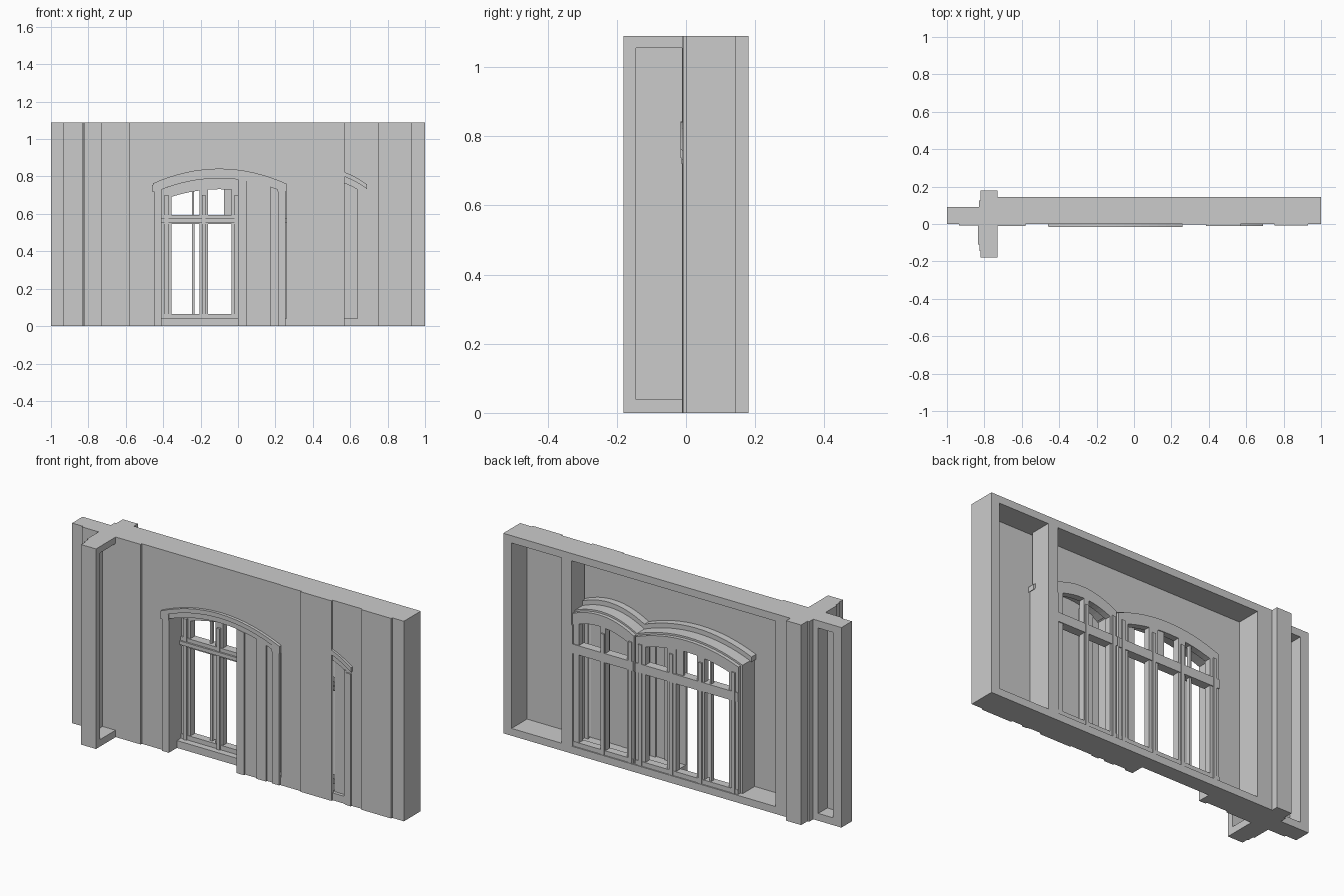
import bpy, bmesh

if "Cube" in bpy.data.objects:
    bpy.data.objects.remove(bpy.data.objects["Cube"])

H = 1.09          # wall height
BACK = 0.145      # rear plane of the wall


def mesh_object(name, bm):
    bmesh.ops.recalc_face_normals(bm, faces=bm.faces)
    me = bpy.data.meshes.new(name)
    bm.to_mesh(me)
    bm.free()
    ob = bpy.data.objects.new(name, me)
    bpy.context.collection.objects.link(ob)
    return ob


def box(name, x, y, z):
    bm = bmesh.new()
    bmesh.ops.create_cube(bm, size=1)
    for v in bm.verts:
        v.co = [r[0] + (c + 0.5) * (r[1] - r[0]) for c, r in zip(v.co, (x, y, z))]
    return mesh_object(name, bm)


def profile(name, pts, y0, y1):
    """Outline in x/z, extruded along y."""
    bm = bmesh.new()
    f = bm.faces.new([bm.verts.new((x, y0, z)) for x, z in pts])
    ext = bmesh.ops.extrude_face_region(bm, geom=[f])
    for v in ext["geom"]:
        if isinstance(v, bmesh.types.BMVert):
            v.co.y = y1
    return mesh_object(name, bm)


SPRING, RISE = 0.73, 0.06


def arc(c, hw, x0, x1, off=0.0, n=16):
    """Points of the shallow window arch between x0 and x1."""
    out = []
    for i in range(n + 1):
        x = x0 + (x1 - x0) * i / n
        out.append((x, SPRING + RISE * (1 - ((x - c) / hw) ** 2) + off))
    return out


def band(name, c, hw, x0, x1, lo, hi, y0, y1):
    return profile(name, arc(c, hw, x0, x1, lo) + arc(c, hw, x0, x1, hi)[::-1], y0, y1)


# arched windows: centre, half width, vertical bars, thin inner bars
W1 = (-0.10, 0.31)
W2 = (0.43, 0.21)

# front wall sheet with both arched openings
outline = [(-0.73, 0), (-0.41, 0)] + arc(*W1, -0.41, 0.21) + [(0.21, 0), (0.22, 0)]
outline += arc(*W2, 0.22, 0.64) + [(0.64, 0), (1, 0), (1, H), (-0.73, H)]
profile("wall_face", outline, 0.0, 0.012)

# rear rim and posts of the hollow wall
box("top_rim", (-0.73, 1), (0.0, BACK), (1.05, H))
box("bottom_rim", (-0.73, 1), (0.06, BACK), (0, 0.04))
box("bottom_rim_left", (-0.73, -0.41), (0.0, 0.06), (0, 0.04))
box("bottom_rim_right", (0.0, 1), (0.0, 0.06), (0, 0.04))
box("end_rim", (0.95, 1), (0.0, BACK), (0, H))
box("rear_post", (0.59, 0.65), (0.03, BACK), (0.04, 1.05))
box("pier_post", (-0.73, -0.64), (0.0, BACK), (0, H))

# shallow vertical relief strips on the front: x0, x1, front y, back y, top
for i, (x0, x1, y0, y1, top) in enumerate([
        (-0.73, -0.58, -0.010, 0.0, H),
        (0.385, 0.57, -0.010, 0.006, H),
        (0.26, 0.385, -0.003, 0.008, H),
        (0.75, 0.93, -0.009, 0.0, H),
        (0.57, 0.64, 0.018, 0.03, 0.78)]):
    box(f"relief_strip_{i}", (x0, x1), (y0, y1), (0, top))

# stepped boards closing the right part of the first window
for i, (x0, x1, y) in enumerate([(0.0, 0.045, -0.012), (0.045, 0.12, -0.002),
                                 (0.12, 0.175, -0.010), (0.175, 0.215, -0.001)]):
    profile(f"closing_board_{i}", [(x0, 0), (x1, 0)] + arc(*W1, x0, x1, 0, 4)[::-1], y, y + 0.014)

# window surrounds: front hood moulding and jambs
band("hood_moulding", *W1, -0.455, 0.26, 0.028, 0.052, -0.016, 0.002)
band("hood_inner_moulding", *W1, -0.42, 0.225, 0.0, 0.03, -0.010, 0.002)
box("hood_ear_left", (-0.46, -0.41), (-0.013, 0.002), (0.72, 0.755))
box("hood_ear_right", (0.21, 0.26), (-0.013, 0.002), (0.72, 0.755))
for n, x in (("left", (-0.45, -0.41)), ("right", (0.213, 0.255))):
    box("jamb_moulding_" + n, x, (-0.010, 0.002), (0, 0.74))
band("second_hood_moulding", *W2, 0.57, 0.69, 0.035, 0.06, -0.012, 0.002)
box("second_jamb_moulding", (0.655, 0.685), (-0.008, 0.002), (0, 0.72))
box("second_jamb_inner", (0.64, 0.655), (-0.003, 0.002), (0, 0.73))

# deep reveals behind the openings and the windows set in them
windows = [("first", W1, [(-0.41, -0.355), (-0.205, -0.16), (-0.035, 0.02), (0.15, 0.21)]),
           ("second", W2, [(0.22, 0.26), (0.39, 0.42), (0.55, 0.64)])]
for n, (c, hw), bars in windows:
    a, b = c - hw, c + hw
    band(n + "_reveal_arch", c, hw, a - 0.012, b + 0.012, 0.0, 0.014, 0.0, 0.115)
    band(n + "_reveal_step", c, hw, a - 0.02, b + 0.02, 0.012, 0.04, 0.01, 0.05)
    box(n + "_reveal_left", (a - 0.012, a), (0.0, 0.115), (0, SPRING + 0.01))
    box(n + "_reveal_right", (b, b + 0.012), (0.0, 0.115), (0, SPRING + 0.01))
    band(n + "_window_head", c, hw, a, b, -0.058, 0.004, 0.10, 0.135)
    box(n + "_transom", (a, b), (0.092, 0.14), (0.545, 0.595))
    box(n + "_transom_lip", (a, b), (0.082, 0.092), (0.555, 0.575))
    box(n + "_bottom_rail", (a, b), (0.095, 0.138), (0.03, 0.065))
    for i, (x0, x1) in enumerate(bars):
        m = (x0 + x1) / 2
        profile(f"{n}_window_bar_{i}",
                [(x0, 0.03), (x1, 0.03)] + arc(c, hw, x0, x1, -0.02, 3)[::-1], 0.10, 0.135)
        box(f"{n}_bar_bead_{i}", (m - 0.01, m + 0.01), (0.088, 0.142), (0.04, 0.70))
box("glazing_bar_lower", (-0.245, -0.232), (0.11, 0.13), (0.06, 0.55))
box("glazing_bar_upper", (-0.245, -0.235), (0.11, 0.13), (0.59, 0.73))
box("glazing_bar_right", (-0.075, -0.035), (0.115, 0.13), (0.59, 0.735))

# cross pier: hollow front fin open to the right, solid rear fin
box("fin_sheet", (-0.82, -0.808), (-0.18, 0.0), (0, H))
box("fin_front_edge", (-0.82, -0.73), (-0.18, -0.145), (0, H))
box("fin_top", (-0.82, -0.73), (-0.15, 0.0), (1.055, H))
box("fin_bottom", (-0.82, -0.73), (-0.15, 0.0), (0, 0.038))
box("fin_back_panel", (-0.82, -0.73), (-0.012, 0.0), (0, H))
box("rear_fin", (-0.82, -0.73), (0.0, 0.18), (0, H))
box("fin_relief_front", (-0.834, -0.82), (-0.11, 0.0), (0, H))
box("fin_relief_tip", (-0.826, -0.82), (-0.145, -0.11), (0, H))
box("fin_relief_rear", (-0.83, -0.82), (0.09, 0.125), (0, H))

# left wing: thinner hollow panel beyond the pier
box("wing_face", (-1, -0.82), (0.0, 0.012), (0, H))
box("wing_relief", (-0.935, -0.83), (-0.009, 0.0), (0, H))
box("wing_end_rim", (-1, -0.95), (0.0, 0.09), (0, H))
box("wing_inner_rim", (-0.86, -0.82), (0.0, 0.09), (0, H))
box("wing_top_rim", (-0.95, -0.86), (0.0, 0.09), (1.05, H))
box("wing_bottom_rim", (-0.95, -0.86), (0.0, 0.09), (0, 0.04))
